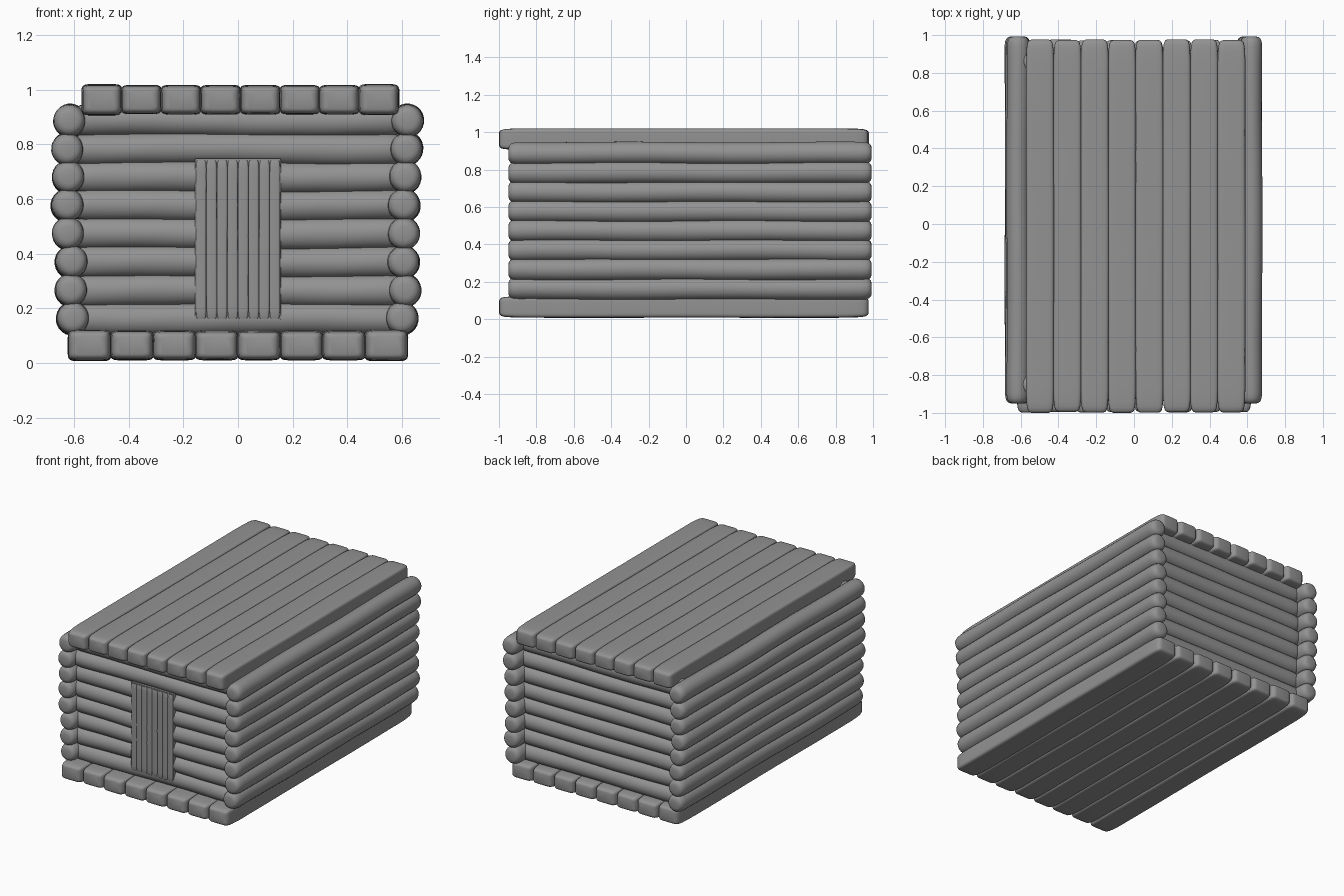
import bpy, bmesh, math, random

if "Cube" in bpy.data.objects:
    bpy.data.objects.remove(bpy.data.objects["Cube"])

random.seed(4)

# weathered dark grey wood
wood = bpy.data.materials.new("dark_wood")
wood.diffuse_color = (.29, .29, .29, 1)
wood.use_nodes = True
wood.node_tree.nodes["Principled BSDF"].inputs["Base Color"].default_value = wood.diffuse_color


def profile(hw, hh, power, n):
    """Superellipse section: power 2 is a round log, higher is a rounded board."""
    pts = []
    for i in range(n):
        a = 2 * math.pi * (i + 0.5) / n
        c, s = math.cos(a), math.sin(a)
        pts.append((hw * math.copysign(abs(c) ** (2 / power), c),
                    hh * math.copysign(abs(s) ** (2 / power), s)))
    return pts


LOG_ENDS = ((0, .45), (.004, .68), (.012, .84), (.028, .95), (.055, 1))
PLANK_ENDS = ((0, .62), (.004, .76), (.012, .86), (.03, .93), (.06, .97), (.12, 1))


def timber(name, axis, cu, cv, start, end, hw, hh, power=2, n=24,
           ends=LOG_ENDS, wobble=.002, rings=24):
    """Loft a section along an axis with worn ends and a slight hand-hewn wobble."""
    inner0, inner1 = start + ends[-1][0], end - ends[-1][0]
    stations = [(start + d, s) for d, s in ends[:-1]]
    stations += [(inner0 + (inner1 - inner0) * i / rings, 1) for i in range(rings + 1)]
    stations += [(end - d, s) for d, s in reversed(ends[:-1])]
    ph = [random.uniform(0, 6.28) for _ in range(4)]
    section = profile(hw, hh, power, n)
    bm = bmesh.new()
    loops = []
    for t, s in stations:
        du = wobble * math.sin(5 * t + ph[0])
        dv = wobble * math.sin(6 * t + ph[1])
        loop = []
        for i, (u, v) in enumerate(section):
            a = 2 * math.pi * i / n
            k = s * (1 + wobble * 5 * math.sin(3 * a + 9 * t + ph[2])
                     * math.sin(13 * t + ph[3]))
            u2, v2 = cu + du + u * k, cv + dv + v * k
            co = {'X': (t, u2, v2), 'Y': (u2, t, v2), 'Z': (u2, v2, t)}[axis]
            loop.append(bm.verts.new(co))
        loops.append(loop)
    for a, b in zip(loops, loops[1:]):
        for i in range(n):
            j = (i + 1) % n
            bm.faces.new((a[i], a[j], b[j], b[i]))
    bm.faces.new(loops[0])
    bm.faces.new(loops[-1])
    bmesh.ops.recalc_face_normals(bm, faces=bm.faces)
    me = bpy.data.meshes.new(name)
    bm.to_mesh(me)
    bm.free()
    me.materials.append(wood)
    me.shade_smooth()
    me.set_sharp_from_angle(angle=math.radians(60))
    ob = bpy.data.objects.new(name, me)
    bpy.context.collection.objects.link(ob)
    return ob


def deck(name, x0, x1, z0, z1, count=8):
    """Row of broad planks running front to back."""
    w = (x1 - x0) / count
    for i in range(count):
        outer = i in (0, count - 1)
        timber(f"{name}_{i + 1}", 'Y', x0 + w * (i + .5), (z0 + z1) / 2,
               -1 + random.uniform(0, .006), .978 + random.uniform(-.006, 0),
               w / 2 + .002, (z1 - z0) / 2 + (.002 if outer else -.001),
               power=7, n=36, ends=PLANK_ENDS, wobble=.0007)


# floor and roof
deck("floor_plank", -.62, .62, .01, .12)
deck("roof_plank", -.57, .588, .908, 1.018)

# log walls, eight courses each
LEFT = (-.605, -.61, -.61, -.62, -.625, -.62, -.622, -.615)
RIGHT = (.6, .61, .605, .605, .607, .61, .617, .62)
for i in range(8):
    z = .163 + i * .1035
    timber(f"left_log_{i + 1}", 'Y', LEFT[i], z, -.95, .993, .059, .06)
    timber(f"right_log_{i + 1}", 'Y', RIGHT[i], z, -.95, .993, .059, .06)
    timber(f"front_log_{i + 1}", 'X', -.848, z, -.6, .6, .058, .059, wobble=.003)
    timber(f"back_log_{i + 1}", 'X', .862, z, -.6, .6, .058, .059)

# door: backing board with eight narrow slats
timber("door_board", 'Z', 0, -.89, .16, .748, .157, .016, power=14, n=32,
       ends=((0, .99), (.004, 1)), wobble=0, rings=2)
for i in range(8):
    timber(f"door_slat_{i + 1}", 'Z', (i - 3.5) * .0385, -.899, .163, .742,
           .0192, .014, power=5, n=20, ends=((0, .75), (.006, .9), (.03, 1)),
           wobble=.0006, rings=10)
